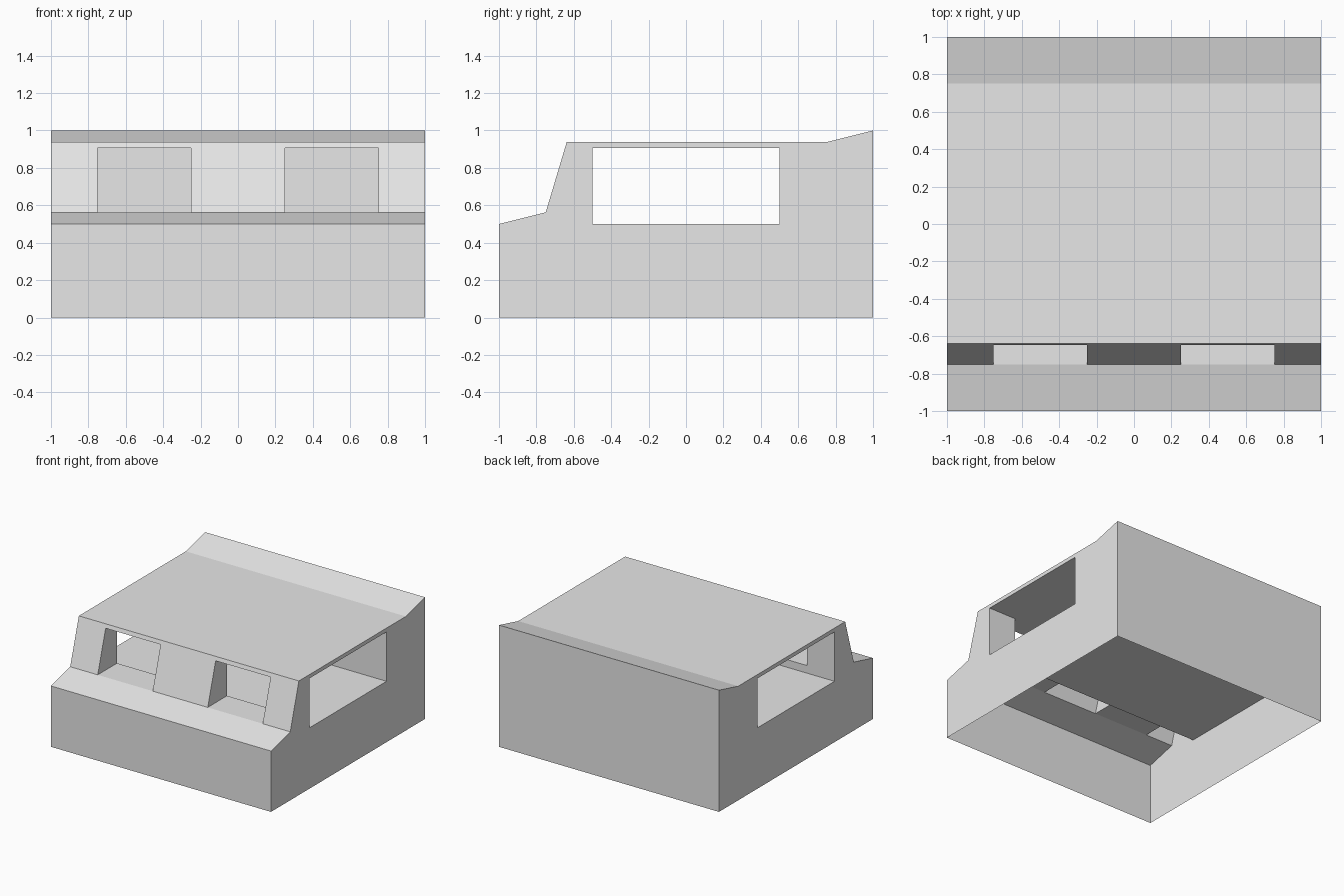
import bpy
import bmesh

cube = bpy.data.objects.get("Cube")
if cube:
    bpy.data.objects.remove(cube, do_unlink=True)

# Key heights and depths
BELT, COWL, HEAD, ROOF = 0.5, 0.5625, 0.906, 0.9375
BAY = 0.5                       # half depth of the open cabin bay
SCREEN_LOW, SCREEN_TOP, LIP = -0.75, -0.638, 0.75
HEAD_Y = SCREEN_LOW + (SCREEN_TOP - SCREEN_LOW) * (HEAD - COWL) / (ROOF - COWL)

# Column edges across the width: pillar, window, pillar, window, pillar
COLUMNS = [-1, -0.75, -0.25, 0.25, 0.75, 1]
ALL, PILLARS, WINDOWS = range(5), (0, 2, 4), (1, 3)

bm = bmesh.new()


def strip(path, columns=ALL):
    """Sweep a (y, z) path across the chosen columns."""
    for i in columns:
        x0, x1 = COLUMNS[i], COLUMNS[i + 1]
        for a, b in zip(path, path[1:]):
            bm.faces.new([bm.verts.new(p) for p in
                          ((x0, *a), (x1, *a), (x1, *b), (x0, *b))])


def panel(x, outline, flip=False):
    """Flat panel across the x axis from a (y, z) outline."""
    points = outline[::-1] if flip else outline
    bm.faces.new([bm.verts.new((x, y, z)) for y, z in points])


# Nose and hood
strip([(-1, 0), (-1, BELT), (SCREEN_LOW, COWL)])

# Windscreen pillars, then header, roof, raised rear lip and back wall
strip([(SCREEN_LOW, COWL), (HEAD_Y, HEAD)], PILLARS)
strip([(HEAD_Y, HEAD), (SCREEN_TOP, ROOF), (-BAY, ROOF), (BAY, ROOF),
       (LIP, ROOF), (1, 1), (1, BELT), (1, 0)])

# Cabin bay: dash riser, floor, rear bulkhead, ceiling, backs of the pillars
strip([(-BAY, COWL), (-BAY, BELT), (BAY, BELT), (BAY, HEAD), (-BAY, HEAD)])
strip([(-BAY, HEAD), (-BAY, COWL)], PILLARS)

# Front window sills, heads and side reveals
strip([(SCREEN_LOW, COWL), (-BAY, COWL)], WINDOWS)
strip([(-BAY, HEAD), (HEAD_Y, HEAD)], WINDOWS)
reveal = [(SCREEN_LOW, COWL), (-BAY, COWL), (-BAY, HEAD), (HEAD_Y, HEAD)]
for i in WINDOWS:
    panel(COLUMNS[i], reveal)
    panel(COLUMNS[i + 1], reveal, flip=True)

# Side walls around the side opening
side_parts = [
    [(-1, 0), (1, 0), (1, BELT), (BAY, BELT), (-BAY, BELT), (-1, BELT)],
    [(-1, BELT), (-BAY, BELT), (-BAY, COWL), (SCREEN_LOW, COWL)],
    reveal,
    [(HEAD_Y, HEAD), (-BAY, HEAD), (-BAY, ROOF), (SCREEN_TOP, ROOF)],
    [(-BAY, HEAD), (BAY, HEAD), (BAY, ROOF), (-BAY, ROOF)],
    [(BAY, BELT), (1, BELT), (1, 1), (LIP, ROOF), (BAY, ROOF), (BAY, HEAD)],
]
for part in side_parts:
    panel(1, part)
    panel(-1, part, flip=True)

bmesh.ops.remove_doubles(bm, verts=bm.verts, dist=0.0001)

mesh = bpy.data.meshes.new("vehicle_body")
bm.to_mesh(mesh)
bm.free()

# Single plain grey
grey = bpy.data.materials.new("light_grey")
grey.use_nodes = True
colour = (0.8, 0.8, 0.8, 1)
grey.diffuse_color = colour
grey.node_tree.nodes["Principled BSDF"].inputs["Base Color"].default_value = colour
mesh.materials.append(grey)

body = bpy.data.objects.new("vehicle_body", mesh)
bpy.context.scene.collection.objects.link(body)
